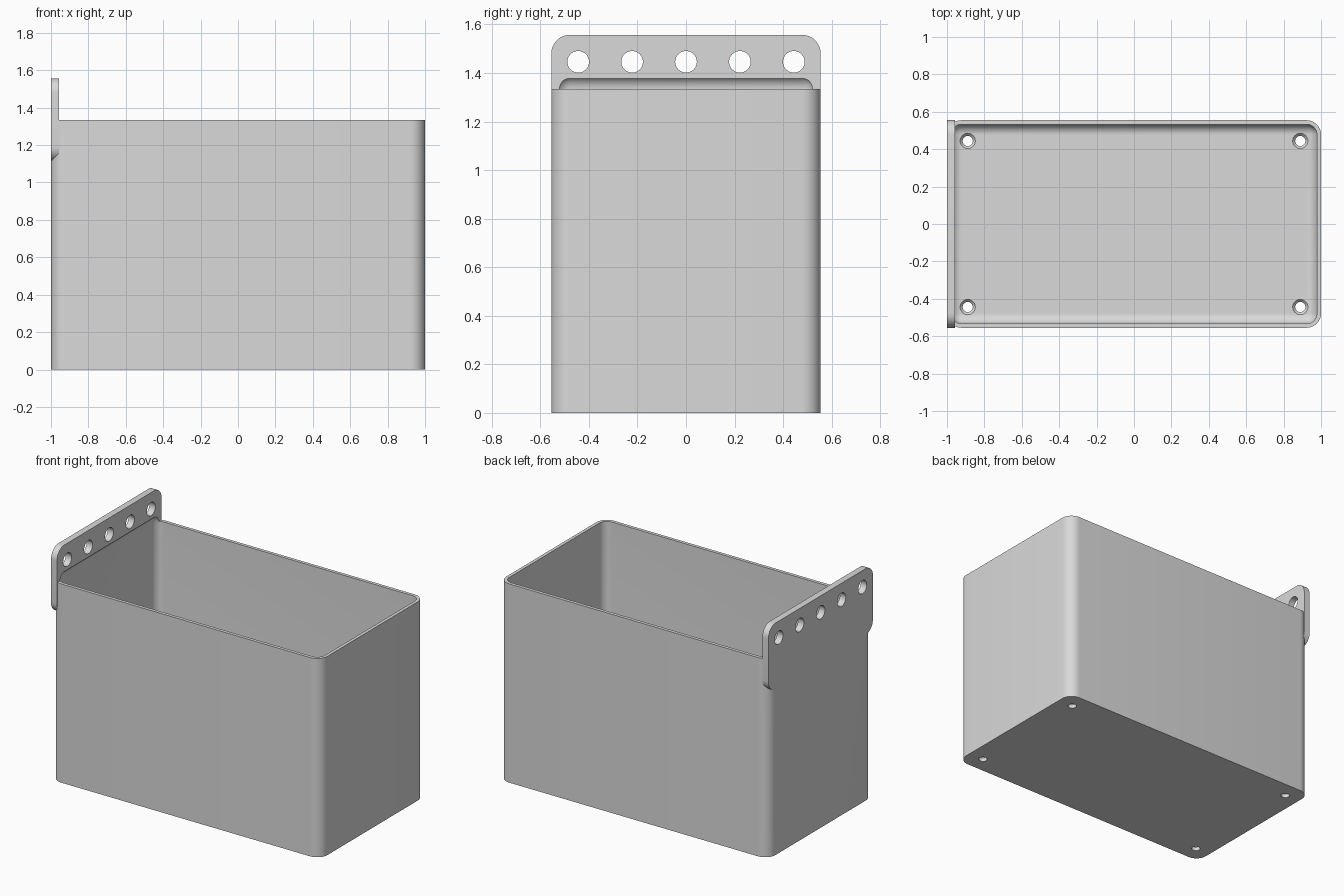
import bpy, bmesh
from mathutils import Matrix, Vector

if "Cube" in bpy.data.objects:
    bpy.data.objects.remove(bpy.data.objects["Cube"], do_unlink=True)

WALL, FLOOR, RIM = 0.022, 0.04, 1.334
INNER_R = 0.0556
OUTER_R = INNER_R + WALL
HALF_Y = 0.555
PLATE_X = -0.956
SEGMENTS = 10

grey = bpy.data.materials.new("light grey")
grey.use_nodes = True
grey.diffuse_color = (0.7, 0.7, 0.7, 1)
grey.node_tree.nodes["Principled BSDF"].inputs["Base Color"].default_value = (0.7, 0.7, 0.7, 1)


def make_object(name, bm):
    mesh = bpy.data.meshes.new(name)
    bm.to_mesh(mesh)
    bm.free()
    mesh.materials.append(grey)
    obj = bpy.data.objects.new(name, mesh)
    bpy.context.collection.objects.link(obj)
    return obj


def rounded_box(name, low, high, radius, axes):
    """Box whose edges parallel to the given axes are rounded."""
    low, high = Vector(low), Vector(high)
    bm = bmesh.new()
    bmesh.ops.create_cube(bm, size=1)
    for v in bm.verts:
        v.co = (low + high) / 2 + v.co * (high - low)
    edges = [e for e in bm.edges
             if any(abs(e.verts[0].co[a] - e.verts[1].co[a]) > 1e-4 for a in axes)]
    bmesh.ops.bevel(bm, geom=edges, offset=radius, segments=SEGMENTS,
                    profile=0.5, affect='EDGES')
    return make_object(name, bm)


def drill(name, centre, r_low, r_high, depth, axis="Z"):
    """Cylinder or cone cutter along an axis."""
    turn = Matrix.Rotation(1.5707963, 4, 'Y') if axis == "X" else Matrix()
    bm = bmesh.new()
    bmesh.ops.create_cone(bm, cap_ends=True, segments=40, radius1=r_low, radius2=r_high,
                          depth=depth, matrix=Matrix.Translation(centre) @ turn)
    return make_object(name, bm)


def combine(target, other, operation):
    """Apply a boolean and remove the helper."""
    mod = target.modifiers.new(other.name, 'BOOLEAN')
    mod.operation, mod.object, mod.solver = operation, other, 'EXACT'
    bpy.context.view_layer.objects.active = target
    bpy.ops.object.modifier_apply(modifier=mod.name)
    bpy.data.objects.remove(other, do_unlink=True)


# Outer shell with rounded upright corners, joined to the hanging plate
bin_body = rounded_box("hanging_bin", (-1, -HALF_Y, 0), (1, HALF_Y, RIM), OUTER_R, [2])
plate = rounded_box("hanging_plate", (-1, -HALF_Y, 1.113), (PLATE_X, HALF_Y, 1.557), OUTER_R, [0])
combine(bin_body, plate, 'UNION')

# Fully rounded cavity, reaching a little way up into the plate
cavity = rounded_box("cavity", (-1 + WALL, -HALF_Y + WALL, FLOOR),
                     (1 - WALL, HALF_Y - WALL, RIM + INNER_R), INNER_R, [0, 1, 2])
combine(bin_body, cavity, 'DIFFERENCE')

# Row of holes along the plate
for i in range(-2, 3):
    combine(bin_body, drill("plate_hole", (-0.978, i * 0.222, 1.446), 0.0445, 0.0445, 0.2, "X"),
            'DIFFERENCE')

# Countersunk holes at the floor corners
for x in (-0.889, 0.889):
    for y in (-0.444, 0.444):
        combine(bin_body, drill("floor_hole", (x, y, 0), 0.027, 0.027, 0.2), 'DIFFERENCE')
        combine(bin_body, drill("countersink", (x, y, FLOOR - 0.005), 0.022, 0.05, 0.03), 'DIFFERENCE')

# Smooth shading with sharp edges kept
bpy.ops.object.select_all(action='DESELECT')
bin_body.select_set(True)
bpy.context.view_layer.objects.active = bin_body
bpy.ops.object.shade_smooth_by_angle(angle=0.52)
